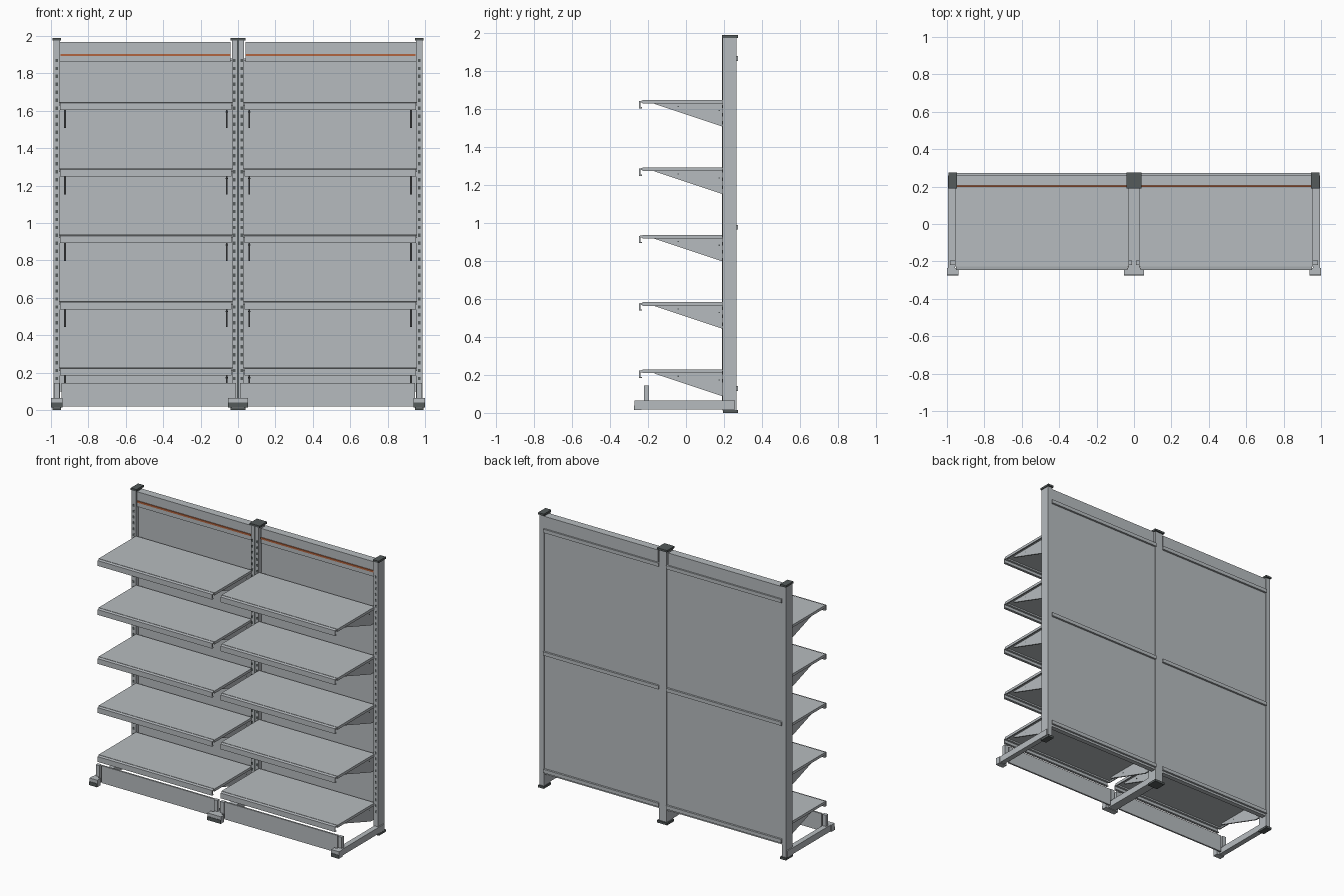
import bpy, bmesh
from mathutils import Vector

if "Cube" in bpy.data.objects:
    bpy.data.objects.remove(bpy.data.objects["Cube"])


def material(name, rgb):
    m = bpy.data.materials.new(name)
    m.use_nodes = True
    m.diffuse_color = (*rgb, 1)
    m.node_tree.nodes["Principled BSDF"].inputs["Base Color"].default_value = (*rgb, 1)
    return m


steel = material("light grey steel", (0.47, 0.50, 0.52))
plastic = material("dark grey plastic", (0.09, 0.105, 0.105))
orange = material("orange strip", (0.45, 0.13, 0.05))


def finish(name, bm, mat):
    bmesh.ops.recalc_face_normals(bm, faces=bm.faces)
    mesh = bpy.data.meshes.new(name)
    bm.to_mesh(mesh)
    bm.free()
    mesh.materials.append(mat)
    obj = bpy.data.objects.new(name, mesh)
    bpy.context.collection.objects.link(obj)
    return obj


def add_box(bm, x, y, z):
    """Add a box given (min, max) ranges."""
    verts = bmesh.ops.create_cube(bm, size=1)["verts"]
    for v in verts:
        v.co = Vector([(r[0] + r[1]) / 2 + c * (r[1] - r[0])
                       for r, c in zip((x, y, z), v.co)])


def boxes(name, mat, *ranges):
    bm = bmesh.new()
    for r in ranges:
        add_box(bm, *r)
    return finish(name, bm, mat)


def add_prism(bm, profile, x0, x1):
    """Extrude a side (y, z) profile along x."""
    face = bm.faces.new([bm.verts.new((x0, y, z)) for y, z in profile])
    new = bmesh.ops.extrude_face_region(bm, geom=[face])["geom"]
    bmesh.ops.translate(bm, vec=(x1 - x0, 0, 0),
                        verts=[v for v in new if isinstance(v, bmesh.types.BMVert)])


SHELF_TOPS = [0.228 + 0.355 * i for i in range(5)]

# Uprights with caps, base legs and feet: (name, post, cap, leg, foot) x ranges
uprights = [
    ("right", (-0.987, -0.953), (-0.993, -0.947), (-0.995, -0.957), (-1.0, -0.937)),
    ("centre", (-0.031, 0.031), (-0.041, 0.041), (-0.031, 0.031), (-0.054, 0.054)),
    ("left", (0.953, 0.987), (0.947, 0.993), (0.957, 0.995), (0.937, 1.0)),
]
for name, post, cap, leg, foot in uprights:
    boxes(name + "_post", steel, (post, (0.192, 0.265), (0.012, 1.976)))
    boxes(name + "_post_cap", plastic, (cap, (0.19, 0.275), (1.976, 1.99)))
    boxes(name + "_post_pad", plastic, (cap, (0.195, 0.275), (0, 0.016)))
    boxes(name + "_base_leg", steel, (leg, (-0.24, 0.258), (0.018, 0.064)))
    boxes(name + "_foot", steel, (foot, (-0.272, -0.235), (0.014, 0.064)))
    boxes(name + "_foot_bumper", plastic, (foot, (-0.275, -0.272), (0.014, 0.04)))

# Dark seam down the front of the double centre post
boxes("centre_post_seam", plastic, ((-0.006, 0.006), (0.19, 0.192), (0.064, 1.976)))

# Rows of slots in the posts
bm = bmesh.new()
for x in (-0.97, -0.02, 0.02, 0.97):
    for i in range(41):
        z = 0.16 + i * 0.0425
        add_box(bm, (x - 0.007, x + 0.007), (0.19, 0.1925), (z, z + 0.018))
finish("post_slots", bm, plastic)

# Two bays, each between a pair of uprights
for side, bay in ((-1, "right"), (1, "left")):
    def span(a, b):
        return tuple(sorted((side * a, side * b)))

    inner = span(0.03, 0.955)

    # Back panel, rear ribs and head rail
    boxes(bay + "_back_panel", steel, (inner, (0.225, 0.26), (0.1, 1.87)))
    boxes(bay + "_rear_ribs", steel,
          *[(inner, (0.258, 0.274), (z, z + 0.026)) for z in (0.115, 0.965, 1.854)])
    boxes(bay + "_head_rail", steel, (span(0.04, 0.955), (0.205, 0.262), (1.86, 1.968)))
    boxes(bay + "_head_strip", orange, (span(0.04, 0.95), (0.199, 0.205), (1.892, 1.905)))

    # Kick plate with the tabs that hold it
    boxes(bay + "_kick_plate", steel, (span(0.04, 0.945), (-0.212, -0.2), (0.02, 0.145)))
    boxes(bay + "_kick_tabs", steel,
          *[(span(a, a + 0.03), (-0.22, -0.196), (0.06, 0.145)) for a in (0.01, 0.955)])

    for n, top in enumerate(SHELF_TOPS, 1):
        tag = f"{bay}_shelf_{n}"
        under = top - 0.019
        # Tray: thin deck with folded rims
        deck = (-0.228, 0.2)
        rims = (under, top - 0.004)
        boxes(tag + "_tray", steel,
              (span(0.028, 0.957), deck, (top - 0.008, top)),
              (span(0.028, 0.036), deck, rims),
              (span(0.949, 0.957), deck, rims),
              (span(0.036, 0.949), (-0.228, -0.218), rims),
              (span(0.036, 0.949), (0.19, 0.2), rims))
        # Hooked front lip
        bm = bmesh.new()
        lip = [(-0.226, top - 0.002), (-0.247, top - 0.006), (-0.247, top - 0.044),
               (-0.232, top - 0.044), (-0.232, top - 0.038), (-0.24, top - 0.038),
               (-0.24, top - 0.014), (-0.226, top - 0.014)]
        add_prism(bm, lip, *span(0.034, 0.951))
        finish(tag + "_lip", bm, steel)
        # Tapered brackets and their holes
        bm = bmesh.new()
        taper = [(-0.165, under + 0.008), (-0.165, under - 0.002), (0.192, top - 0.14),
                 (0.226, top - 0.14), (0.226, under + 0.008)]
        for x in (0.06, 0.925):
            add_prism(bm, taper, *span(x - 0.005, x + 0.005))
        finish(tag + "_brackets", bm, steel)
        boxes(tag + "_bracket_holes", plastic,
              *[(span(x - 0.006, x + 0.006), (y - 0.004, y + 0.004), (z - 0.003, z + 0.003))
                for x in (0.06, 0.925) for y, z in ((-0.04, top - 0.035), (0.175, top - 0.055))])
